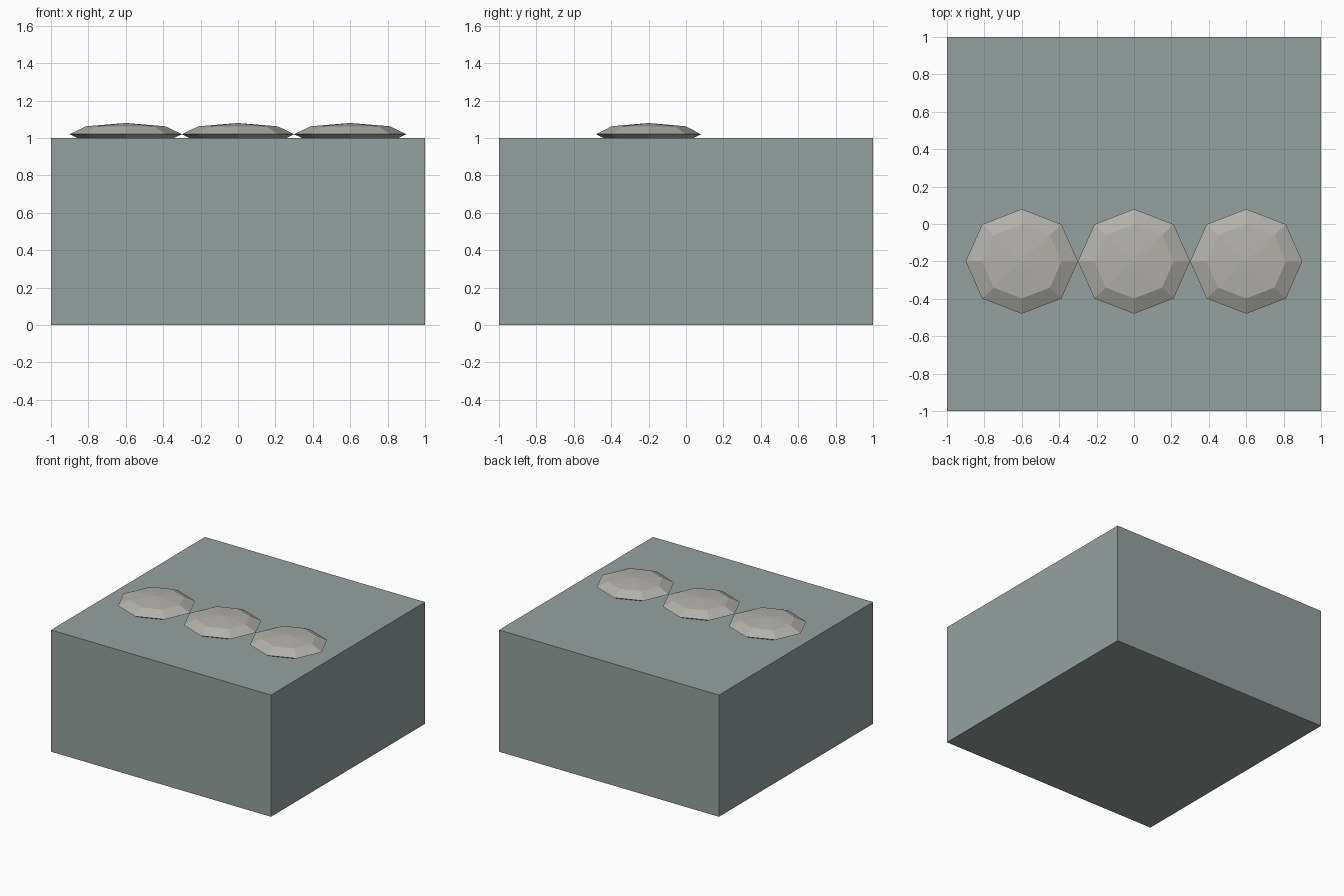
import bpy

if "Cube" in bpy.data.objects:
    bpy.data.objects.remove(bpy.data.objects["Cube"])


def paint(obj, name, rgb):
    mat = bpy.data.materials.get(name) or bpy.data.materials.new(name)
    mat.diffuse_color = (*rgb, 1.0)
    mat.use_nodes = True
    mat.node_tree.nodes["Principled BSDF"].inputs["Base Color"].default_value = mat.diffuse_color
    obj.data.materials.append(mat)


# Solid block
bpy.ops.mesh.primitive_cube_add(size=1, location=(0, 0, 0.5))
block = bpy.context.object
block.name = "block"
block.scale = (2, 2, 1)
paint(block, "block_grey_green", (0.30, 0.36, 0.35))

# Row of three flattened low-poly pebbles, partly sunk into the top
for label, x in (("left", -0.6), ("middle", 0.0), ("right", 0.6)):
    bpy.ops.mesh.primitive_uv_sphere_add(segments=8, ring_count=4, radius=1,
                                         location=(x, -0.2, 1.02))
    pebble = bpy.context.object
    pebble.name = "pebble_" + label
    pebble.scale = (0.30, 0.28, 0.06)
    bpy.ops.object.shade_flat()
    paint(pebble, "pebble_warm_grey", (0.45, 0.44, 0.41))
